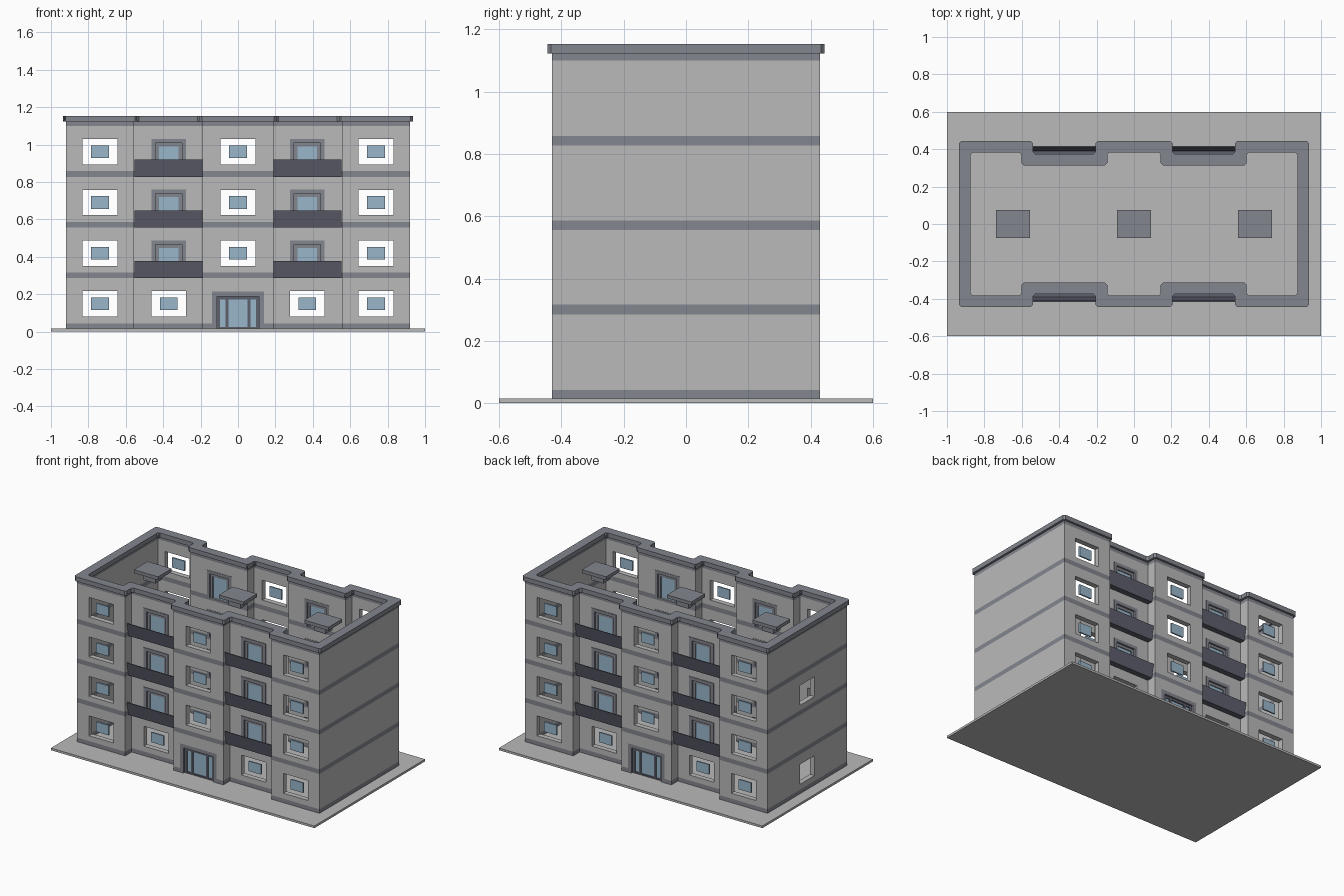
import bpy
import bmesh
from mathutils import Matrix, Vector

if "Cube" in bpy.data.objects:
    bpy.data.objects.remove(bpy.data.objects["Cube"])


def material(name, rgb):
    m = bpy.data.materials.new(name)
    m.use_nodes = True
    m.diffuse_color = (*rgb, 1)
    m.node_tree.nodes["Principled BSDF"].inputs["Base Color"].default_value = (*rgb, 1)
    return m


WALL = material("light grey plaster", (0.49, 0.49, 0.49))
TRIM = material("blue grey trim", (0.23, 0.24, 0.275))
DARK = material("dark slate", (0.11, 0.115, 0.15))
GLASS = material("pale blue glass", (0.32, 0.47, 0.6))

STOREY = 0.271
MAIN_Y, BAY_Y = 0.43, 0.36       # outer wall planes
BAY_X, END_X = 0.37, 0.738       # column centres
BASE = 0.015


def finish(name, bm, mats):
    bmesh.ops.recalc_face_normals(bm, faces=bm.faces)
    mesh = bpy.data.meshes.new(name)
    bm.to_mesh(mesh)
    bm.free()
    for m in mats:
        mesh.materials.append(m)
    obj = bpy.data.objects.new(name, mesh)
    bpy.context.collection.objects.link(obj)
    return obj


def boxes(name, mat, spans):
    """One mesh of boxes, each given as (x0, x1, y0, y1, z0, z1)."""
    bm = bmesh.new()
    for s in spans:
        lo, hi = Vector(s[0::2]), Vector(s[1::2])
        size = Vector([abs(v) for v in hi - lo])
        bmesh.ops.create_cube(bm, size=1, matrix=Matrix.Translation((lo + hi) / 2) @ Matrix.Diagonal((*size, 1)))
    return finish(name, bm, [mat])


def outline(inset):
    """Stepped plan with two recessed bays on each long side."""
    x, y, b = 0.92 - inset, MAIN_Y - inset, BAY_Y - inset
    outer, inner = 0.555 + inset, 0.19 - inset
    front = [(-x, -y), (-outer, -y), (-outer, -b), (-inner, -b), (-inner, -y),
             (inner, -y), (inner, -b), (outer, -b), (outer, -y), (x, -y)]
    return front + [(-px, -py) for px, py in front]


def ring(name, out, inn, levels, slots, mats, chamfer=0):
    """Hollow wall following the plan, stacked in horizontal layers."""
    bm = bmesh.new()
    loops = [[[bm.verts.new((x, y, z)) for x, y in outline(o)] for z in levels] for o in (out, inn)]
    n = len(loops[0][0])
    uprights = []
    for i in range(n):
        j = (i + 1) % n
        for side in loops:
            for k, slot in enumerate(slots):
                f = bm.faces.new((side[k][i], side[k][j], side[k + 1][j], side[k + 1][i]))
                f.material_index = slot
                uprights.append(bm.edges.get((side[k][i], side[k + 1][i])))
        for k in (0, -1):
            f = bm.faces.new((loops[0][k][i], loops[0][k][j], loops[1][k][j], loops[1][k][i]))
            f.material_index = slots[k]
    if chamfer:
        bmesh.ops.bevel(bm, geom=list(set(uprights)), offset=chamfer, segments=1, affect='EDGES')
    return finish(name, bm, mats)


def arch(cx, half, thick, y0, y1, z0, z1):
    """Two jambs and a head."""
    return [(cx - half, cx - half + thick, y0, y1, z0, z1),
            (cx + half - thick, cx + half, y0, y1, z0, z1),
            (cx - half + thick, cx + half - thick, y0, y1, z1 - thick, z1)]


# Ground slab and banded walls
boxes("ground_slab", WALL, [(-1, 1, -0.6, 0.6, 0, BASE)])
levels, slots = [BASE, 0.043], [1]
for f in (1, 2, 3):
    levels += [f * STOREY + 0.014, f * STOREY + 0.045]
    slots += [0, 1]
levels += [1.1, 1.125]
slots += [0, 1]
walls = ring("walls", 0, 0.035, levels, slots, [WALL, TRIM])
ring("parapet", -0.015, 0.047, [1.122, 1.153], [0], [TRIM], 0.012)

# Collect openings and fittings for both long sides
cuts, panes, trims, leaves = [], [], [], []
entry_dark = []
for s in (-1, 1):
    def at(plane, depth):
        return s * (plane - depth)

    def window(cx, f, plane):
        z = 0.148 + f * STOREY
        cuts.append((cx - 0.093, cx + 0.093, at(plane, -0.05), at(plane, 0.08), z - 0.068, z + 0.068))
        panes.append((cx - 0.047, cx + 0.047, at(plane, 0.014), at(plane, 0.024), z - 0.034, z + 0.034))

    for f in range(4):
        for cx in (-END_X, END_X):
            window(cx, f, MAIN_Y)
        if f:
            window(0, f, MAIN_Y)
        for cx in (-BAY_X, BAY_X):
            if f == 0:
                window(cx, f, BAY_Y)
                continue
            # Balcony door with stepped frame
            z0, z1 = f * STOREY + 0.03, f * STOREY + 0.217
            cuts.append((cx - 0.093, cx + 0.093, at(BAY_Y, -0.05), at(BAY_Y, 0.08), z0, z1))
            trims += arch(cx, 0.093, 0.022, at(BAY_Y, -0.004), at(BAY_Y, 0.037), z0, z1)
            leaves += arch(cx, 0.071, 0.018, at(BAY_Y, 0.008), at(BAY_Y, 0.03), z0, z1 - 0.022)
            panes.append((cx - 0.053, cx + 0.053, at(BAY_Y, 0.014), at(BAY_Y, 0.024), z0, z1 - 0.04))

    # Entrance: portal, dark frame with mullions, three panes
    cuts.append((-0.138, 0.138, at(MAIN_Y, -0.05), at(MAIN_Y, 0.08), 0, 0.213))
    trims += arch(0, 0.138, 0.025, at(MAIN_Y, 0), at(MAIN_Y, 0.037), BASE, 0.213)
    y0, y1 = at(MAIN_Y, 0.012), at(MAIN_Y, 0.032)
    entry_dark += arch(0, 0.113, 0.018, y0, y1, BASE, 0.19)
    entry_dark += [(m - 0.008, m + 0.008, y0, y1, BASE, 0.172) for m in (-0.058, 0.058)]
    entry_dark.append((-0.095, 0.095, y0, y1, BASE, 0.025))
    panes.append((-0.095, 0.095, at(MAIN_Y, 0.018), at(MAIN_Y, 0.027), 0.025, 0.172))

# Two plain openings in the left-hand end wall
for f in (0, 2):
    z = 0.148 + f * STOREY
    cuts.append((-1, -0.85, -0.08, 0.08, z - 0.068, z + 0.068))

# Cut the openings
cutter = boxes("opening_cutter", WALL, cuts)
cutter.hide_render = True
mod = walls.modifiers.new("openings", 'BOOLEAN')
mod.operation = 'DIFFERENCE'
mod.solver = 'EXACT'
mod.object = cutter
bpy.context.view_layer.objects.active = walls
bpy.ops.object.modifier_apply(modifier=mod.name)
bpy.data.objects.remove(cutter)

boxes("window_panes", GLASS, panes)
boxes("door_surrounds", TRIM, trims)
boxes("balcony_door_frames", TRIM, leaves)
boxes("entrance_frames", DARK, entry_dark)

# Balconies: floor and outward-leaning front in one section
bm = bmesh.new()
for s in (-1, 1):
    for f in (1, 2, 3):
        z0 = f * STOREY + 0.014
        z1 = z0 + 0.092
        section = [(0.355, z0), (0.398, z0), (0.416, z1), (0.409, z1), (0.391, z0 + 0.018), (0.355, z0 + 0.018)]
        for cx in (-BAY_X, BAY_X):
            ends = [[bm.verts.new((cx + e * 0.183, s * y, z)) for y, z in section] for e in (-1, 1)]
            for end in ends:
                bm.faces.new(end)
            for i in range(len(section)):
                j = (i + 1) % len(section)
                bm.faces.new((ends[0][i], ends[0][j], ends[1][j], ends[1][i]))
finish("balconies", bm, [DARK])

# Roof vents
vents = []
for cx in (-0.647, 0, 0.647):
    vents.append((cx - 0.092, cx + 0.092, -0.074, 0.074, 1.085, 1.108))
    vents.append((cx - 0.045, cx + 0.045, -0.037, 0.037, 1.035, 1.085))
boxes("roof_vents", TRIM, vents)
